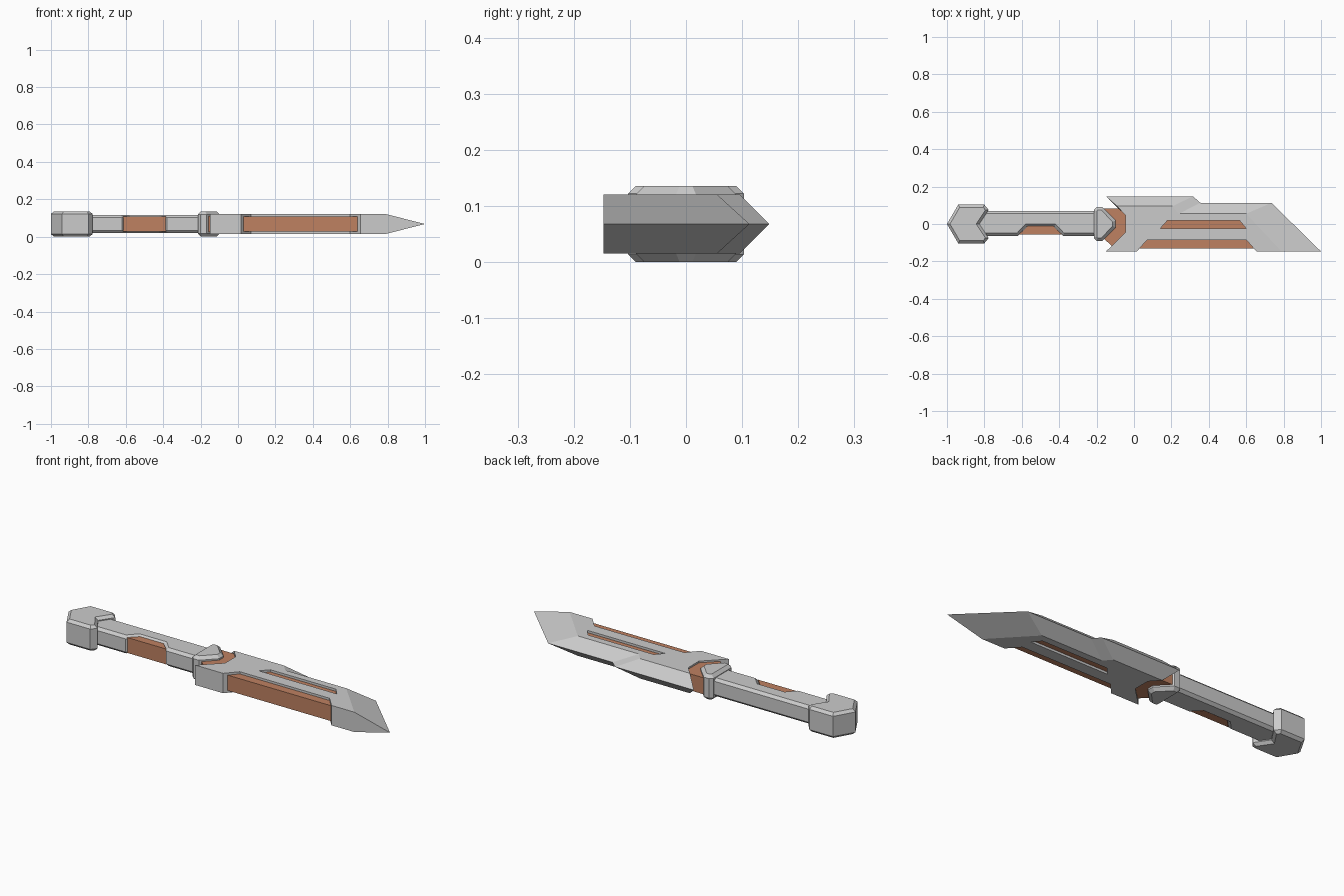
import bpy, bmesh

if "Cube" in bpy.data.objects:
    bpy.data.objects.remove(bpy.data.objects["Cube"])

MID = 0.068  # mid-plane height of the knife


def material(name, rgb):
    m = bpy.data.materials.new(name)
    m.diffuse_color = (*rgb, 1)
    m.use_nodes = True
    m.node_tree.nodes["Principled BSDF"].inputs["Base Color"].default_value = m.diffuse_color
    return m


COPPER = material("copper", (0.52, 0.22, 0.12))


def loft(name, loops, mat=None, bevel=0.0):
    """Join stacked outlines (outline, z) into a closed solid; optionally chamfer both rims."""
    bm = bmesh.new()
    rings = [[bm.verts.new((x, y, z)) for x, y in pts] for pts, z in loops]
    n = len(rings[0])
    for a, b in zip(rings, rings[1:]):
        for i in range(n):
            j = (i + 1) % n
            bm.faces.new((a[i], a[j], b[j], b[i]))
    bm.faces.new(rings[0][::-1])
    bm.faces.new(rings[-1])
    bmesh.ops.recalc_face_normals(bm, faces=bm.faces[:])
    if bevel:
        rim = [e for e in bm.edges if abs(e.verts[0].co.z - e.verts[1].co.z) < 1e-6]
        bmesh.ops.bevel(bm, geom=rim, offset=bevel, segments=1, affect='EDGES')
    me = bpy.data.meshes.new(name)
    bm.to_mesh(me)
    bm.free()
    ob = bpy.data.objects.new(name, me)
    bpy.context.collection.objects.link(ob)
    if mat:
        me.materials.append(mat)
    return ob


def slab(name, pts, half, mat=None, bevel=0.0):
    return loft(name, [(pts, MID - half), (pts, MID + half)], mat, bevel)


def mirrored(half):
    """Complete an outline given for y >= 0 (points on y = 0 are not doubled)."""
    return half + [(x, -y) for x, y in reversed(half) if y > 0]


# Blade: flat outline above and below, sharp outline on the mid-plane
shared = [(0.655, -0.147), (0.60, -0.085), (0.07, -0.085), (0.015, -0.147),
          (-0.15, -0.147), (-0.045, -0.045), (-0.045, 0.045)]
flat = shared + [(-0.09, 0.095), (0.205, 0.095), (0.24, 0.055), (0.60, 0.055), (0.79, -0.147)]
edge = shared + [(-0.15, 0.148), (0.315, 0.148), (0.355, 0.113), (0.735, 0.113), (1.0, -0.147)]
blade = loft("blade", [(flat, MID - 0.053), (edge, MID), (flat, MID + 0.053)])

# Slot through the blade
slot = [(0.14, -0.024), (0.60, -0.024), (0.565, 0.018), (0.178, 0.018)]
cutter = slab("slot_cutter", slot, 0.2)
cutter.hide_render = True
mod = blade.modifiers.new("slot", 'BOOLEAN')
mod.object = cutter
mod.solver = 'EXACT'
bpy.context.view_layer.objects.active = blade
bpy.ops.object.modifier_apply(modifier=mod.name)
bpy.data.objects.remove(cutter)

# Copper inlays: slot, blade edge, grip and collar
slab("slot_inlay", slot, 0.041, COPPER)
slab("edge_inlay", [(0.03, -0.13), (0.645, -0.13), (0.60, -0.083), (0.07, -0.083)], 0.041, COPPER)
slab("grip_inlay", [(-0.615, -0.056), (-0.385, -0.056), (-0.43, -0.012), (-0.57, -0.012)],
     0.041, COPPER)
slab("collar", [(-0.17, 0.083), (-0.083, 0.083), (-0.044, 0.045), (-0.044, -0.045),
                (-0.118, -0.118), (-0.165, -0.075)], 0.044, COPPER)

# Grip with a notch along its front
slab("grip", [(-0.86, 0.07), (-0.86, -0.063), (-0.62, -0.063), (-0.575, -0.015),
              (-0.425, -0.015), (-0.38, -0.063), (-0.18, -0.063), (-0.18, 0.07)],
     0.049, bevel=0.014)

# Guard
slab("guard", mirrored([(-0.215, 0.075), (-0.2, 0.09), (-0.168, 0.09), (-0.098, 0.018)]),
     0.068, bevel=0.016)

# Pommel with a V-shaped mouth around the grip
slab("pommel", mirrored([(-1.0, 0), (-0.94, 0.103), (-0.80, 0.103), (-0.777, 0.075), (-0.827, 0)]),
     0.068, bevel=0.014)
